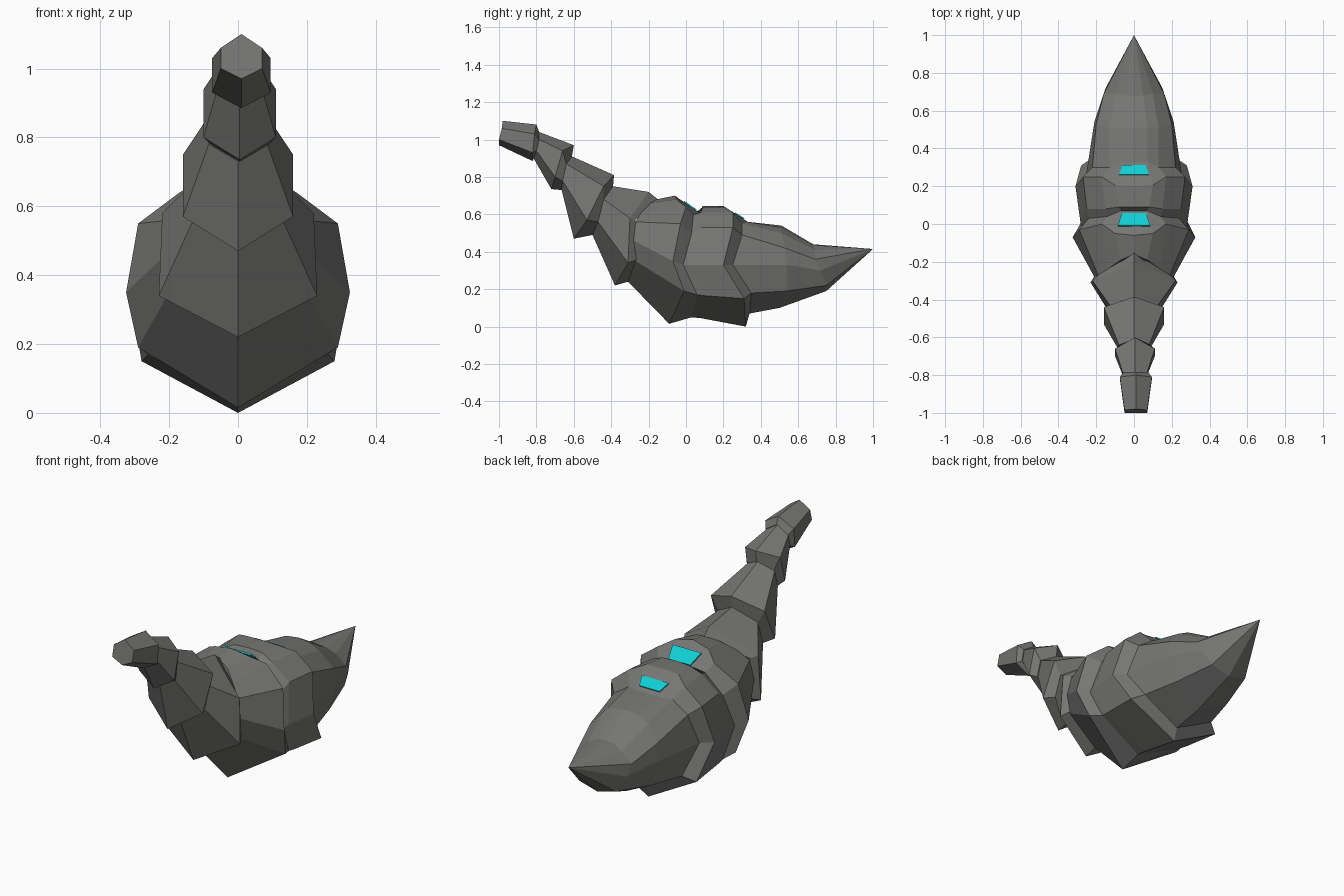
import bpy
import bmesh
from mathutils import Vector

default_cube = bpy.data.objects.get("Cube")
if default_cube:
    bpy.data.objects.remove(default_cube, do_unlink=True)


def make_material(name, colour):
    material = bpy.data.materials.new(name)
    material.use_nodes = True
    rgba = (*colour, 1)
    material.diffuse_color = rgba
    material.node_tree.nodes["Principled BSDF"].inputs["Base Color"].default_value = rgba
    return material


stone = make_material("dark_grey_stone", (.18, .18, .175))
glow = make_material("bright_cyan", (.005, .62, .65))


def finish_object(name, bm, material):
    bmesh.ops.remove_doubles(bm, verts=bm.verts[:], dist=.0005)
    bmesh.ops.recalc_face_normals(bm, faces=bm.faces[:])
    mesh = bpy.data.meshes.new(name)
    bm.to_mesh(mesh)
    bm.free()
    mesh.materials.append(material)
    part = bpy.data.objects.new(name, mesh)
    bpy.context.scene.collection.objects.link(part)
    return part


def full_ring(half):
    """Mirror a half section, listed from the crest down to the keel."""
    other_side = [(-x, y, z) for x, y, z in reversed(half) if x > 0]
    return list(half) + other_side


def shell(name, *half_sections, shift=0):
    """Loft a closed shell through half sections from front to back."""
    bm = bmesh.new()
    rings = []
    for half in half_sections:
        rings.append([bm.verts.new((x + shift, y, z)) for x, y, z in full_ring(half)])
    count = len(rings[0])
    for front, back in zip(rings, rings[1:]):
        for i in range(count):
            j = (i + 1) % count
            bm.faces.new((front[i], front[j], back[j], back[i]))
    bm.faces.new(rings[0])
    bm.faces.new(rings[-1])
    return finish_object(name, bm, stone)


def glowing_plate(name, front_edge, back_edge, thickness=.008):
    """Thin tapered plate lying on the sloping lip of a shell."""
    bm = bmesh.new()
    (fx, fy, fz), (bx, by, bz) = front_edge, back_edge
    corners = [Vector(c) for c in ((-fx, fy, fz), (fx, fy, fz), (bx, by, bz), (-bx, by, bz))]
    normal = (corners[1] - corners[0]).cross(corners[3] - corners[0]).normalized()
    low = [bm.verts.new(c - normal * thickness / 2) for c in corners]
    high = [bm.verts.new(c + normal * thickness / 2) for c in corners]
    bm.faces.new(low)
    bm.faces.new(high)
    for i in range(len(low)):
        j = (i + 1) % len(low)
        bm.faces.new((low[i], low[j], high[j], high[i]))
    return finish_object(name, bm, glow)


# Each joint is shared: the lip of one shell is the mouth of the next
neck_joint = ((0, -.785, 1.04), (.065, -.785, 1), (.065, -.8, .94), (0, -.815, .9))
upper_joint = ((0, -.61, .91), (.08, -.64, .87), (.085, -.66, .78), (0, -.665, .73))
middle_joint = ((0, -.39, .75), (.12, -.44, .68), (.13, -.47, .56), (0, -.5, .49))
lower_joint = ((0, -.15, .68), (.19, -.27, .57), (.2, -.26, .36), (0, -.31, .24))
waist_joint = ((0, .07, .61), (.07, .07, .61), (.14, .04, .6), (.24, .03, .5),
               (.28, -.015, .33), (.26, .06, .17), (0, .03, .05))
tail_joint = ((0, .33, .56), (.07, .33, .56), (.13, .3, .55), (.22, .3, .49),
              (.255, .25, .33), (.22, .35, .18), (0, .34, .07))

# Slender front shells
shell("snout_shell",
      ((0, -.98, 1.1), (.06, -.985, 1.06), (.06, -1, 1), (0, -1, .97)),
      ((0, -.8, 1.08), (.085, -.81, 1.03), (.085, -.82, .93), (0, -.82, .885)),
      neck_joint, shift=.01)
shell("upper_neck_shell", neck_joint,
      ((0, -.6, .97), (.105, -.66, .94), (.105, -.7, .8), (0, -.72, .735)),
      upper_joint, shift=.005)
shell("middle_neck_shell", upper_joint,
      ((0, -.385, .81), (.16, -.44, .75), (.16, -.53, .57), (0, -.6, .47)),
      middle_joint)
shell("lower_neck_shell", middle_joint,
      ((0, -.2, .72), (.22, -.3, .58), (.23, -.31, .34), (0, -.38, .22)),
      lower_joint)

# Broad body shells
shell("chest_shell",
      ((0, -.16, .68), (.07, -.19, .66), (.14, -.24, .61), (.19, -.27, .56),
       (.21, -.28, .46), (.2, -.27, .35), (0, -.31, .24)),
      ((0, -.06, .7), (.1, -.05, .68), (.17, 0, .64), (.29, -.03, .55),
       (.325, -.07, .35), (.29, -.01, .19), (0, -.09, .015)),
      waist_joint)
shell("belly_shell", waist_joint,
      ((0, .09, .645), (.08, .09, .64), (.15, .08, .61), (.25, .08, .53),
       (.285, .02, .33), (.265, .1, .165), (0, .08, .045)),
      ((0, .2, .645), (.1, .205, .64), (.17, .25, .61), (.27, .25, .53),
       (.31, .2, .33), (.28, .31, .15), (0, .32, 0)),
      tail_joint)

# Pointed tail closing to a single vertex
shell("tail_shell", tail_joint,
      ((0, .51, .54), (.07, .51, .53), (.13, .51, .5), (.2, .53, .42),
       (.21, .54, .33), (.17, .54, .19), (0, .5, .1)),
      ((0, .68, .44), (.05, .68, .435), (.1, .69, .41), (.16, .69, .36),
       (.15, .72, .3), (.11, .75, .22), (0, .75, .19)),
      [(x * .001, 1, .415) for x, y, z in tail_joint])

# Glowing vents on the two rear lips
glowing_plate("chest_vent", (.085, -.01, .668), (.065, .055, .622))
glowing_plate("belly_vent", (.08, .26, .607), (.06, .31, .576))
